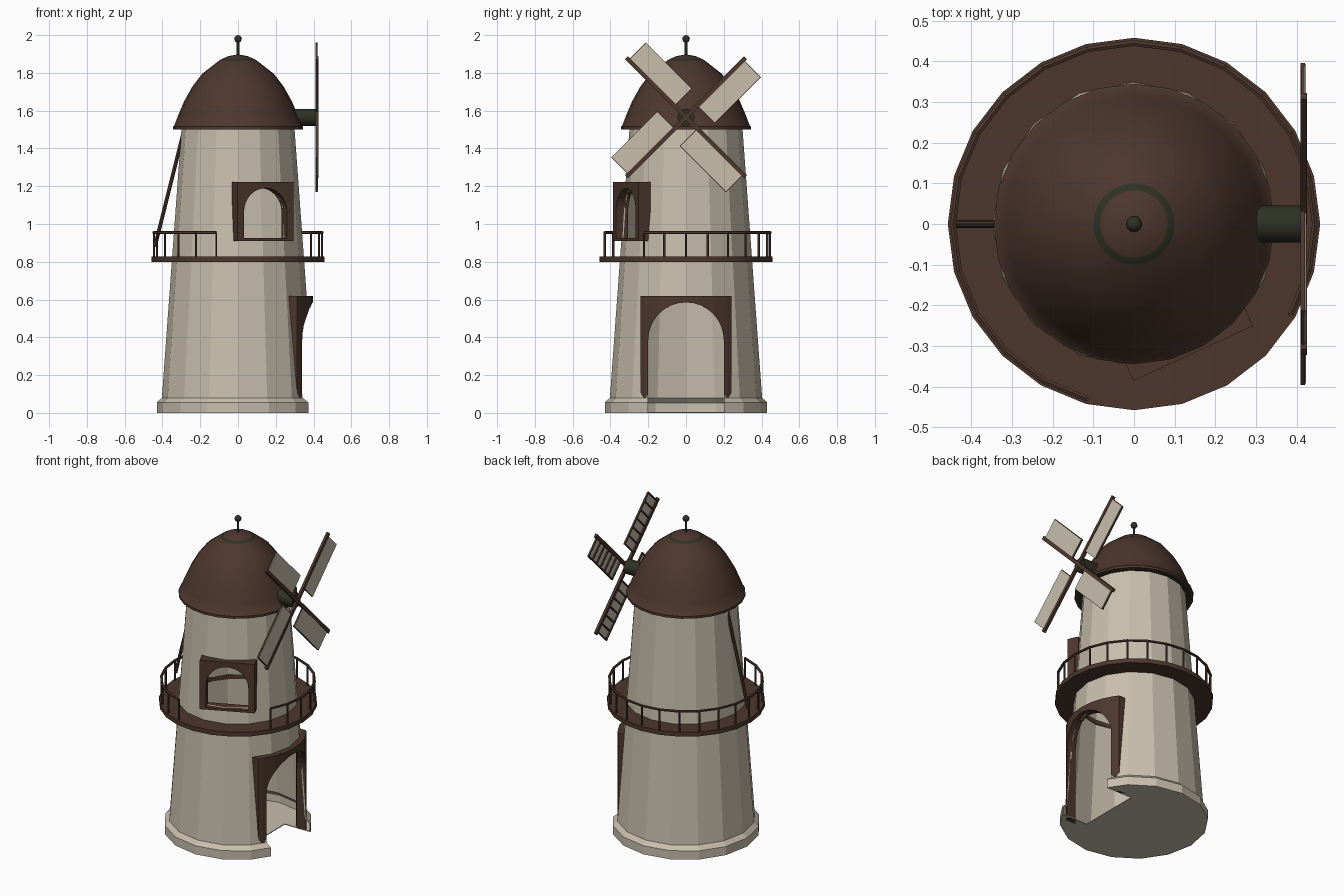
import bpy, bmesh, math
from mathutils import Matrix, Vector

if "Cube" in bpy.data.objects:
    bpy.data.objects.remove(bpy.data.objects["Cube"])


def material(name, rgb):
    m = bpy.data.materials.new(name)
    m.diffuse_color = (*rgb, 1)
    m.use_nodes = True
    m.node_tree.nodes["Principled BSDF"].inputs["Base Color"].default_value = m.diffuse_color
    return m


CREAM = material("cream plaster", (0.578, 0.515, 0.415))
BROWN = material("dark brown wood", (0.074, 0.038, 0.027))
OLIVE = material("dark olive metal", (0.027, 0.031, 0.018))


def finish(name, bm, *mats, smooth=None):
    bmesh.ops.recalc_face_normals(bm, faces=bm.faces)
    me = bpy.data.meshes.new(name)
    bm.to_mesh(me)
    bm.free()
    for m in mats:
        me.materials.append(m)
    ob = bpy.data.objects.new(name, me)
    bpy.context.collection.objects.link(ob)
    if smooth:
        bpy.ops.object.select_all(action='DESELECT')
        bpy.context.view_layer.objects.active = ob
        ob.select_set(True)
        bpy.ops.object.shade_smooth_by_angle(angle=math.radians(smooth))
    return ob


def lathe(profile, n, closed=False):
    bm = bmesh.new()
    rings = [[bm.verts.new((r * math.cos(2 * math.pi * i / n), r * math.sin(2 * math.pi * i / n), z))
              for i in range(n)] for r, z in profile]
    for k in range(len(rings) if closed else len(rings) - 1):
        a, b = rings[k], rings[(k + 1) % len(rings)]
        for i in range(n):
            j = (i + 1) % n
            bm.faces.new((a[i], a[j], b[j], b[i]))
    bmesh.ops.remove_doubles(bm, verts=bm.verts, dist=1e-5)
    return bm


def prism(points, x0, x1, angle=0):
    """Outline in (y, z) extruded along x, then turned about z."""
    bm = bmesh.new()
    f = bm.faces.new([bm.verts.new((x0, y, z)) for y, z in points])
    ext = bmesh.ops.extrude_face_region(bm, geom=[f])["geom"]
    bmesh.ops.translate(bm, vec=(x1 - x0, 0, 0), verts=[v for v in ext if isinstance(v, bmesh.types.BMVert)])
    bmesh.ops.rotate(bm, verts=bm.verts, matrix=Matrix.Rotation(angle, 3, 'Z'))
    return bm


def rect(hw, z0, z1):
    return [(-hw, z0), (hw, z0), (hw, z1), (-hw, z1)]


def arch(hw, z0, spring, n=16):
    return [(-hw, z0), (hw, z0)] + [(hw * math.cos(math.pi * i / n), spring + hw * math.sin(math.pi * i / n))
                                    for i in range(n + 1)]


def rod(bm, a, b, r, n=6):
    a, b = Vector(a), Vector(b)
    d = b - a
    m = Matrix.Translation((a + b) / 2) @ d.to_track_quat('Z', 'Y').to_matrix().to_4x4()
    bmesh.ops.create_cone(bm, cap_ends=True, segments=n, radius1=r, radius2=r, depth=d.length, matrix=m)


def box(bm, m, lo, hi):
    lo, hi = Vector(lo), Vector(hi)
    s = hi - lo
    bmesh.ops.create_cube(bm, size=1, matrix=m @ Matrix.Translation((lo + hi) / 2) @ Matrix.Diagonal((*s, 1)))


def boolean(ob, bm, op='DIFFERENCE'):
    cutter = finish("cutter", bm)
    cutter.hide_render = True
    mod = ob.modifiers.new("cut", 'BOOLEAN')
    mod.operation, mod.object, mod.solver = op, cutter, 'EXACT'
    bpy.context.view_layer.objects.active = ob
    bpy.ops.object.modifier_apply(modifier=mod.name)
    bpy.data.objects.remove(cutter)


WIN = math.radians(-65.4)
door_hole = lambda: prism(arch(0.2, -0.1, 0.385), 0.19, 0.7)
window_hole = lambda: prism(arch(0.125, 0.925, 1.065), 0.18, 0.6, WIN)

# hollow tower shell with plinth and floor
tower = finish("tower", lathe([(0, 0), (0.43, 0), (0.43, 0.055), (0.403, 0.08), (0.298, 1.52),
                               (0.29, 1.52), (0.395, 0.08), (0.422, 0.052), (0.422, 0.005), (0, 0.005)], 16), CREAM)
boolean(tower, door_hole())
boolean(tower, window_hole())

# curved door frame
door = finish("door_frame", lathe([(0.34, 0), (0.396, 0), (0.396, 0.62), (0.34, 0.62)], 32, True), BROWN)
boolean(door, prism(rect(0.24, -0.1, 0.8), 0.1, 0.7), 'INTERSECT')
boolean(door, door_hole())

# flat window frame
window = finish("window_frame", prism(rect(0.162, 0.91, 1.222), 0.28, 0.35, WIN), BROWN)
boolean(window, window_hole())

# balcony floor
finish("balcony", lathe([(0.335, 0.8), (0.458, 0.8), (0.458, 0.828), (0.335, 0.828)], 24, True), BROWN, smooth=35)

# balcony railing, open in front of the window
bm = bmesh.new()
spots = [(0.445 * math.cos(math.radians(a)), 0.445 * math.sin(math.radians(a))) for a in range(-30, 256, 15)]
for i, (x, y) in enumerate(spots):
    rod(bm, (x, y, 0.82), (x, y, 0.955), 0.006)
    if i:
        rod(bm, (*spots[i - 1], 0.955), (x, y, 0.955), 0.008)
finish("railing", bm, BROWN)

# slanted brace pole at the rear of the cap
bm = bmesh.new()
rod(bm, (-0.44, 0, 0.88), (-0.285, 0, 1.5), 0.01, 8)
finish("brace_pole", bm, BROWN)

# domed cap with a dark ring near the top and dark underside
bm = lathe([(0, 1.898), (0.05, 1.889), (0.083, 1.875), (0.1, 1.865), (0.19, 1.795), (0.24, 1.73), (0.285, 1.65),
            (0.315, 1.58), (0.338, 1.52), (0.345, 1.515), (0.345, 1.5), (0.33, 1.5), (0.28, 1.51)], 24)
for f in bm.faces:
    c = f.calc_center_median()
    r = math.hypot(c.x, c.y)
    if (c.z > 1.8 and 0.083 < r < 0.1) or (c.z < 1.508 and r < 0.32):
        f.material_index = 1
finish("dome_cap", bm, BROWN, OLIVE, smooth=40)

# finial
bm = bmesh.new()
rod(bm, (0, 0, 1.88), (0, 0, 1.98), 0.007, 8)
bmesh.ops.create_uvsphere(bm, u_segments=12, v_segments=8, radius=0.02, matrix=Matrix.Translation((0, 0, 1.98)))
finish("finial", bm, OLIVE, smooth=50)

# sail shaft
bm = bmesh.new()
rod(bm, (0.28, 0, 1.565), (0.412, 0, 1.565), 0.045, 16)
finish("sail_shaft", bm, OLIVE, smooth=40)

# four sails: stock, lattice and cloth
wood, cloth = bmesh.new(), bmesh.new()
for k in range(4):
    m = Matrix.Translation((0, 0, 1.565)) @ Matrix.Rotation(math.radians(45 + 90 * k), 4, 'X')
    box(wood, m, (0.41, 0, -0.011), (0.426, 0.445, 0.011))
    box(wood, m, (0.41, 0.085, -0.13), (0.42, 0.43, -0.122))
    for i in range(7):
        u = 0.085 + i * 0.337 / 6
        box(wood, m, (0.411, u, -0.127), (0.419, u + 0.008, 0))
    box(cloth, m, (0.419, 0.088, -0.127), (0.423, 0.427, -0.008))
finish("sail_frames", wood, BROWN)
finish("sail_cloths", cloth, CREAM)
